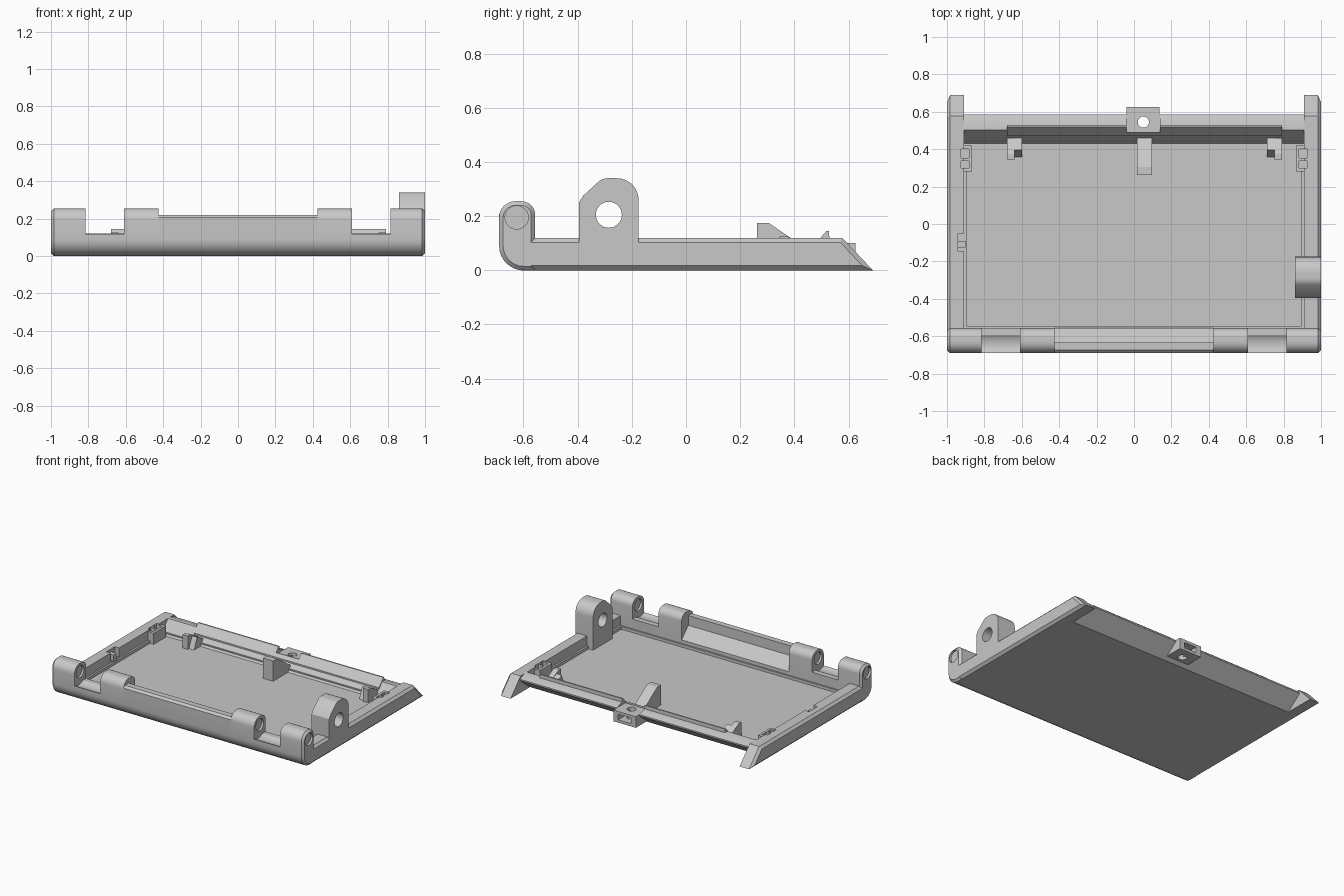
import bpy, bmesh, math
from mathutils import Matrix, Vector

cube = bpy.data.objects.get("Cube")
if cube:
    bpy.data.objects.remove(cube, do_unlink=True)

grey = bpy.data.materials.new("plain_grey")
grey.use_nodes = True
colour = (0.58, 0.58, 0.58, 1)
grey.diffuse_color = colour
grey.node_tree.nodes["Principled BSDF"].inputs["Base Color"].default_value = colour
parts = []


def finish(name, bm):
    bmesh.ops.recalc_face_normals(bm, faces=bm.faces)
    mesh = bpy.data.meshes.new(name)
    bm.to_mesh(mesh)
    bm.free()
    mesh.materials.append(grey)
    obj = bpy.data.objects.new(name, mesh)
    bpy.context.collection.objects.link(obj)
    parts.append(obj)
    return obj


def inset(profile, d):
    """Move every side of an outline that runs clockwise inwards by d."""
    pts = [Vector(p) for p in profile]
    out = []
    for i, p in enumerate(pts):
        a = (p - pts[i - 1]).normalized()
        b = (pts[(i + 1) % len(pts)] - p).normalized()
        na, nb = Vector((a.y, -a.x)), Vector((b.y, -b.x))
        out.append(p + (na + nb) * d / (1 + na.dot(nb)))
    return out


def prism(name, profile, xa, xb, chamfer=0):
    """Extrude a (y, z) profile from xa to xb, optionally chamfering the xb end."""
    stations = [(xa, profile), (xb, profile)]
    if chamfer:
        shift = math.copysign(chamfer, xb - xa)
        stations = [(xa, profile), (xb - shift, profile), (xb, inset(profile, chamfer))]
    bm = bmesh.new()
    rings = [[bm.verts.new((x, y, z)) for y, z in outline] for x, outline in stations]
    bm.faces.new(rings[0])
    bm.faces.new(rings[-1])
    for lower, upper in zip(rings, rings[1:]):
        for i in range(len(lower)):
            bm.faces.new((lower[i - 1], lower[i], upper[i], upper[i - 1]))
    return finish(name, bm)


def box(name, x, y, z):
    return prism(name, [(y[0], z[0]), (y[1], z[0]), (y[1], z[1]), (y[0], z[1])], *x)


def rod(name, centre, radius, length, axis='X'):
    bm = bmesh.new()
    bmesh.ops.create_cone(bm, cap_ends=True, segments=32, radius1=radius,
                          radius2=radius, depth=length)
    if axis == 'X':
        bm.transform(Matrix.Rotation(math.pi / 2, 4, 'Y'))
    bm.transform(Matrix.Translation(centre))
    return finish(name, bm)


def arc(cy, cz, r, start, end, n=8):
    angles = [math.radians(start + (end - start) * i / n) for i in range(n + 1)]
    return [(cy + r * math.cos(a), cz + r * math.sin(a)) for a in angles]


def cut(targets, cutters):
    for obj in targets:
        bpy.context.view_layer.objects.active = obj
        for c in cutters:
            mod = obj.modifiers.new("cut", 'BOOLEAN')
            mod.operation, mod.solver, mod.object = 'DIFFERENCE', 'EXACT', c
            bpy.ops.object.modifier_apply(modifier=mod.name)
    for c in cutters:
        parts.remove(c)
        bpy.data.objects.remove(c, do_unlink=True)


FRONT, INNER, FLOOR, RAIL = -0.69, -0.557, 0.03, 0.12

# Floor plate with a low ledge around it
box("floor", (-0.96, 0.96), (-0.61, 0.46), (0, FLOOR))
box("front_ledge", (-0.91, 0.91), (-0.57, -0.545), (0.01, 0.05))
box("rear_ledge", (-0.91, 0.91), (0.44, 0.455), (0.01, 0.05))

# Front wall: knuckles at both ends, saddles between, thin wall in the middle
bottom_curve = arc(FRONT + 0.09, 0.09, 0.09, 270, 180)
knuckle = ([(INNER, 0)] + bottom_curve + arc(FRONT + 0.06, 0.195, 0.06, 180, 90)
           + arc(INNER - 0.05, 0.205, 0.05, 90, 0))
saddle = [(INNER, 0)] + bottom_curve + [(FRONT, 0.117)] + arc(-0.645, 0.195, 0.09, 240, 304) + [(INNER, RAIL)]
middle = [(INNER, 0)] + bottom_curve + [(FRONT, 0.205), (-0.675, 0.22), (-0.633, 0.22),
                                        (-0.633, 0.15), (INNER, 0.075)]
knuckles = []
for s, side in ((1, "left"), (-1, "right")):
    knuckles.append(prism(side + "_outer_knuckle", knuckle, s * 0.815, s, 0.015))
    knuckles.append(prism(side + "_inner_knuckle", knuckle, s * 0.425, s * 0.61))
    prism(side + "_hinge_saddle", saddle, s * 0.61, s * 0.815)
front_wall = prism("front_wall", middle, -0.425, 0.425)

# Hinge bore with wider mouths at every knuckle face
mouths = [rod("mouth", (s * x, -0.625, 0.195), 0.043, 0.03)
          for s in (1, -1) for x in (0.61, 0.815, 1)]
cut(knuckles + [front_wall], [rod("bore", (0, -0.625, 0.195), 0.034, 2.4)] + mouths)

# Side rails with slanted rear ends, and slotted brackets inside
rail = [(0.69, 0), (-0.6, 0), (-0.6, RAIL), (0.577, RAIL)]
for s, side in ((1, "left"), (-1, "right")):
    side_rail = prism(side + "_rail", rail, s * 0.908, s, 0.017)
    box(side + "_ledge", (s * 0.895, s * 0.92), (-0.55, 0.28), (0.01, 0.05))
    bracket = box(side + "_bracket", (s * 0.865, s * 0.93), (0.28, 0.42), (0.01, 0.11))
    cutters = [box("slot", (s * 0.882, s * 0.925), ys, (0.04, 0.2))
               for ys in ((0.3, 0.338), (0.352, 0.4))]
    cutters.append(rod("pin_hole", (s * 0.98, 0.342, 0.06), 0.03, 0.12))
    if s < 0:
        cutters.append(rod("side_hole", (-0.97, -0.1, 0.06), 0.028, 0.2))
        cutters.append(box("pocket", (-0.942, -0.85), (-0.145, -0.05), (0.055, 0.2)))
    cut([side_rail, bracket], cutters)
box("pocket_tab", (-0.942, -0.9), (-0.125, -0.09), (0.04, 0.1))

# Pierced ear on the left rail, with a foot down to the floor
ear = prism("ear", [(-0.395, 0.102), (-0.175, 0.102)] + arc(-0.255, 0.26, 0.08, 0, 90)
            + arc(-0.29, 0.29, 0.05, 90, 135, 4) + [(-0.38, 0.275), (-0.395, 0.25)], 0.86, 1)
cut([ear], [rod("ear_hole", (0.93, -0.285, 0.205), 0.048, 0.4)])
box("ear_foot", (0.86, 0.915), (-0.395, -0.175), (0.02, 0.102))

# Leaning rear wall with a raised lip
rear_wall = prism("rear_wall", [(0.43, 0), (0.47, 0), (0.585, 0.09), (0.585, 0.1),
                                (0.53, RAIL), (0.503, RAIL), (0.43, FLOOR)], -0.92, 0.92)
lip = prism("rear_lip", [(0.47, 0.07), (0.53, 0.1), (0.528, 0.145), (0.518, 0.145),
                         (0.47, 0.09)], -0.68, 0.79)

# Hollow lug on the rear wall
lug = box("rear_lug", (-0.04, 0.137), (0.495, 0.625), (0.02, 0.1))
cut([rear_wall, lip, lug], [box("clearance", (-0.041, 0.138), (0.49, 0.7), (0.1, 0.2)),
                            box("opening", (0.0, 0.1), (0.525, 0.7), (0.04, 0.08)),
                            rod("lug_hole", (0.05, 0.545, 0.06), 0.03, 0.4, 'Z')])

# Wedge tabs standing on the floor along the rear wall
prism("centre_tab", [(0.262, 0.01), (0.46, 0.01), (0.46, 0.07), (0.305, 0.175),
                     (0.262, 0.175)], 0.015, 0.095)
for side, x in (("left", 0.71), ("right", -0.68)):
    prism(side + "_tab", [(0.35, 0.01), (0.46, 0.01), (0.46, 0.075), (0.395, 0.11)], x, x + 0.08)
    post = x + 0.04 if side == "left" else x
    prism(side + "_tab_post", [(0.345, 0.01), (0.46, 0.01), (0.46, 0.08), (0.375, 0.125),
                               (0.345, 0.125)], post, post + 0.04)

# Smooth the curved surfaces, keep the edges crisp
bpy.ops.object.select_all(action='DESELECT')
for obj in parts:
    obj.select_set(True)
bpy.context.view_layer.objects.active = parts[0]
bpy.ops.object.shade_smooth_by_angle(angle=math.radians(25))
